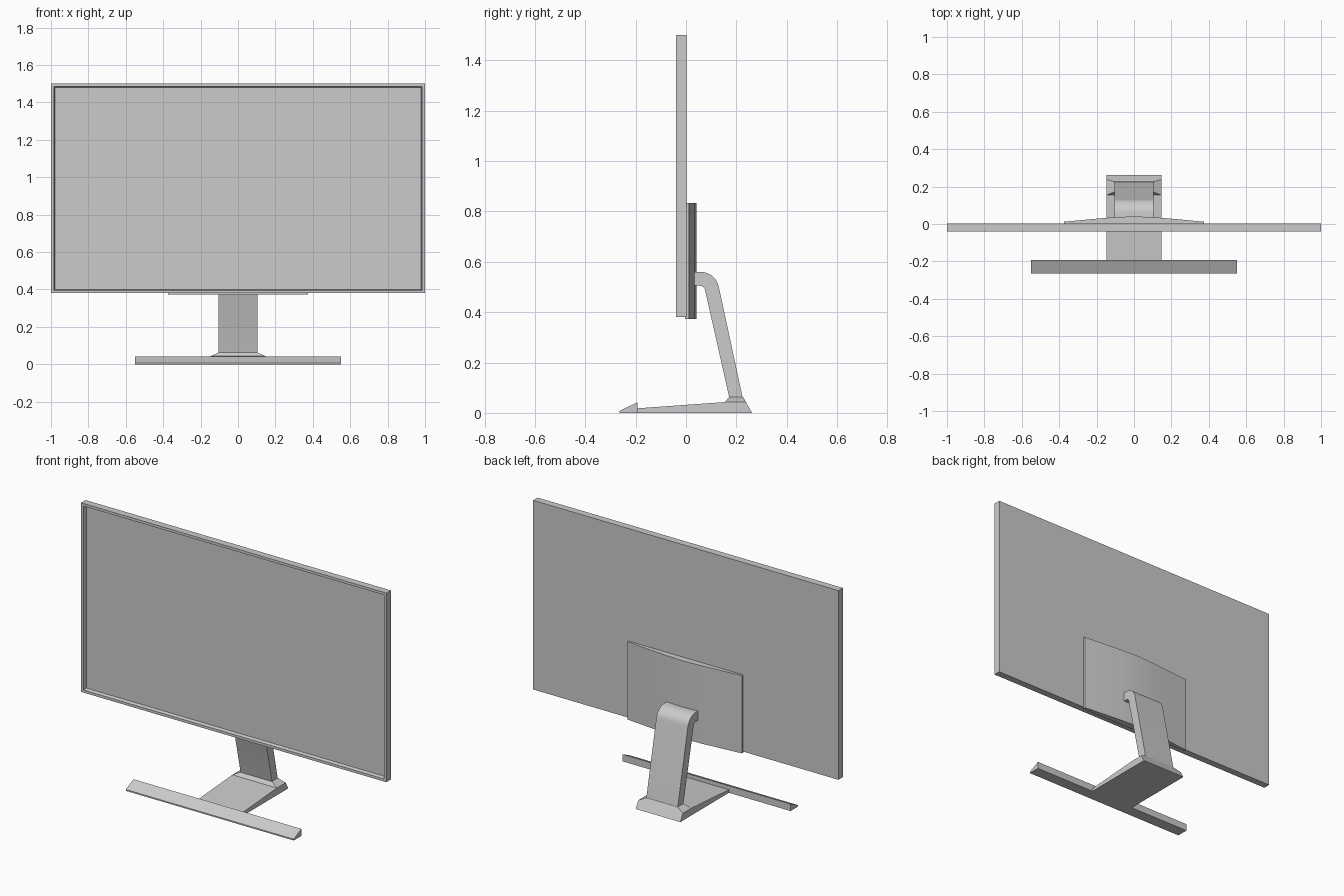
import bpy, bmesh, math
from mathutils import Vector

if "Cube" in bpy.data.objects:
    bpy.data.objects.remove(bpy.data.objects["Cube"])


def finish(name, bm, smooth=False):
    bmesh.ops.recalc_face_normals(bm, faces=bm.faces[:])
    mesh = bpy.data.meshes.new(name)
    bm.to_mesh(mesh)
    bm.free()
    obj = bpy.data.objects.new(name, mesh)
    bpy.context.collection.objects.link(obj)
    if smooth:
        bpy.ops.object.select_all(action='DESELECT')
        obj.select_set(True)
        bpy.context.view_layer.objects.active = obj
        bpy.ops.object.shade_smooth_by_angle(angle=math.radians(35))
    return obj


def prism(points, offset):
    """Solid made by sweeping a closed 3D outline along offset."""
    bm = bmesh.new()
    face = bm.faces.new([bm.verts.new(p) for p in points])
    out = bmesh.ops.extrude_face_region(bm, geom=[face], use_keep_orig=True)
    moved = [v for v in out['geom'] if isinstance(v, bmesh.types.BMVert)]
    bmesh.ops.translate(bm, verts=moved, vec=offset)
    bmesh.ops.recalc_face_normals(bm, faces=bm.faces[:])
    return bm


def side_profile(name, yz, half_width, smooth=False):
    bm = prism([(-half_width, y, z) for y, z in yz], Vector((2 * half_width, 0, 0)))
    return finish(name, bm, smooth)


def arc(cy, cz, r, start, end, steps):
    angles = [math.radians(start + (end - start) * i / steps) for i in range(steps + 1)]
    return [(cy + r * math.cos(a), cz + r * math.sin(a)) for a in angles]


# Display panel with a thin bezel around a recessed screen
bm = prism([(-1, -0.04, 0.38), (1, -0.04, 0.38), (1, -0.04, 1.5), (-1, -0.04, 1.5)],
           Vector((0, 0.042, 0)))
front = min(bm.faces, key=lambda f: f.calc_center_median().y)
bmesh.ops.inset_region(bm, faces=[front], thickness=0.022)
bmesh.ops.inset_region(bm, faces=[front], thickness=0.007, depth=-0.02)
finish("display_panel", bm)

# Gently bowed rear cover
half = [(0.375, 0.012), (0.25, 0.024), (0.125, 0.035)]
bow = half + [(0, 0.041)] + [(-x, y) for x, y in reversed(half)]
outline = [(-0.375, -0.004)] + [(0.375, -0.004)] + bow
finish("rear_cover", prism([(x, y, 0.373) for x, y in outline], Vector((0, 0, 0.461))), True)

# Stand arm, curving from the cover down to the foot
outer = arc(0.057, 0.485, 0.075, 90, 12, 10)
inner = arc(0.055, 0.484, 0.021, 12, 90, 5)
side_profile("stand_arm",
             [(0.03, 0.56)] + outer + [(0.225, 0.06), (0.172, 0.06)] + inner + [(0.03, 0.505)],
             0.103, True)

# Foot plate, rising toward the back
side_profile("foot_plate",
             [(-0.195, 0), (0.262, 0), (0.238, 0.043), (0.155, 0.043), (-0.195, 0.018)], 0.146)

# Tapered collar joining arm and foot
bm = bmesh.new()
rings = []
for hw, y0, y1, z in [(0.146, 0.155, 0.238, 0.043), (0.103, 0.172, 0.226, 0.064)]:
    rings.append([bm.verts.new((x, y, z))
                  for x, y in [(-hw, y0), (hw, y0), (hw, y1), (-hw, y1)]])
for i in range(4):
    j = (i + 1) % 4
    bm.faces.new([rings[0][i], rings[0][j], rings[1][j], rings[1][i]])
bm.faces.new(rings[0])
bm.faces.new(rings[1])
finish("arm_collar", bm)

# Wide wedge bar along the front of the foot
side_profile("front_bar",
             [(-0.264, 0), (-0.193, 0), (-0.193, 0.042), (-0.264, 0.008)], 0.55)
